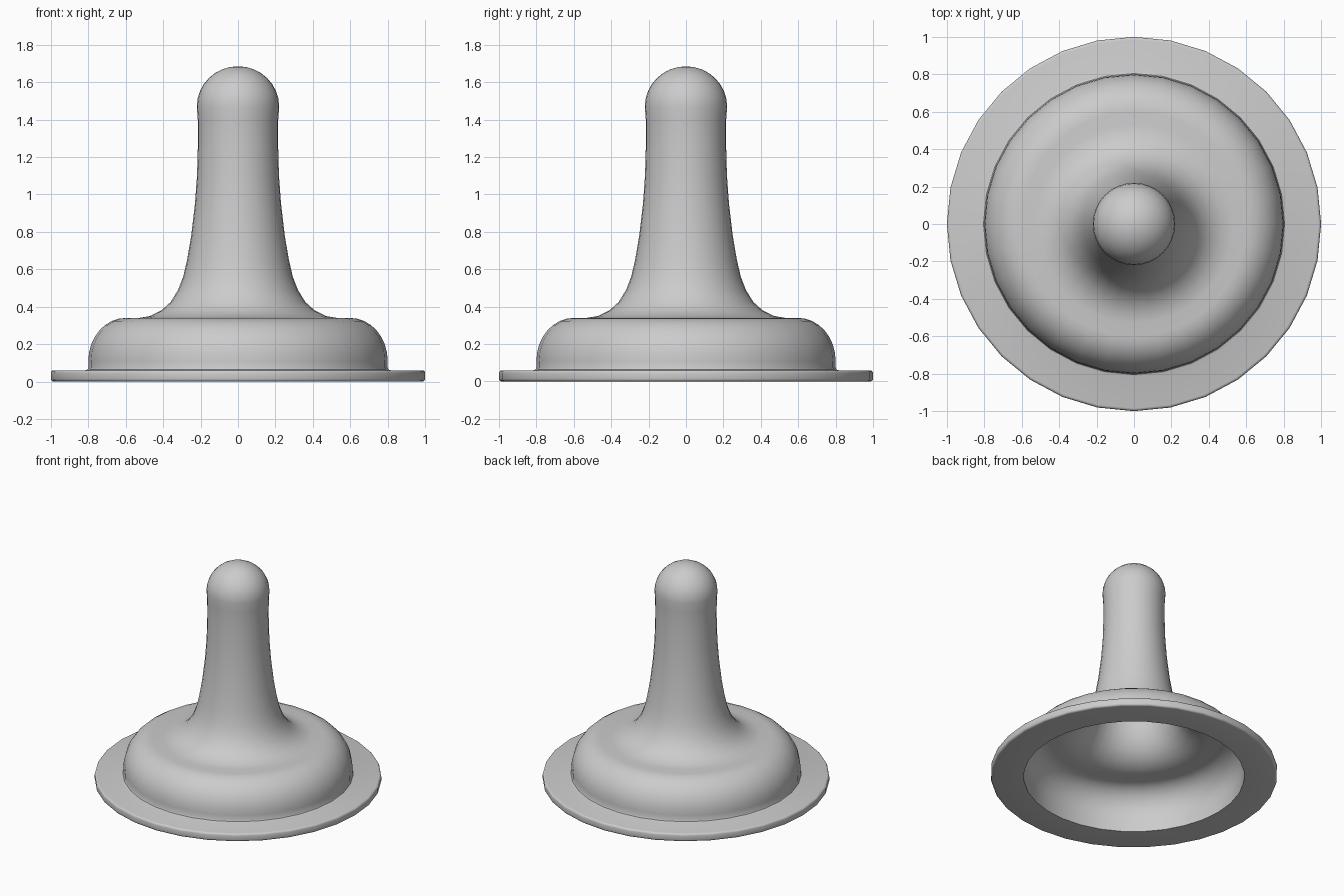
import bpy
import bmesh
from math import cos, sin, pi
from mathutils import Vector, Matrix

SIDES = 32
WALL = 0.03

cube = bpy.data.objects.get("Cube")
if cube:
    bpy.data.objects.remove(cube)

rubber = bpy.data.materials.new("grey_rubber")
rubber.use_nodes = True
grey = (0.6, 0.6, 0.6, 1)
rubber.diffuse_color = grey
rubber.node_tree.nodes["Principled BSDF"].inputs["Base Color"].default_value = grey


def arc(cx, cz, rx, rz, start, end, steps):
    """Elliptical arc in the radius/height plane, angles in degrees."""
    angles = [(start + (end - start) * i / steps) * pi / 180 for i in range(steps + 1)]
    return [Vector((cx + rx * cos(a), cz + rz * sin(a))) for a in angles]


def inset(points, distance):
    """Move a profile inwards along its normals to give the wall thickness."""
    result = []
    for i, p in enumerate(points):
        along = points[min(i + 1, len(points) - 1)] - points[max(i - 1, 0)]
        normal = Vector((along.y, -along.x)).normalized()
        result.append(p + normal * distance)
    return result


def revolve(name, profile):
    bm = bmesh.new()
    verts = [bm.verts.new((p.x, 0, p.y)) for p in profile]
    edges = [bm.edges.new(pair) for pair in zip(verts, verts[1:])]
    bmesh.ops.spin(bm, geom=verts + edges, cent=(0, 0, 0), axis=(0, 0, 1),
                   angle=2 * pi, steps=SIDES, use_merge=True)
    bmesh.ops.remove_doubles(bm, verts=bm.verts, dist=0.0005)
    bmesh.ops.recalc_face_normals(bm, faces=bm.faces)
    mesh = bpy.data.meshes.new(name)
    bm.to_mesh(mesh)
    bm.free()
    obj = bpy.data.objects.new(name, mesh)
    bpy.context.collection.objects.link(obj)
    mesh.materials.append(rubber)
    bpy.ops.object.select_all(action="DESELECT")
    obj.select_set(True)
    bpy.context.view_layer.objects.active = obj
    bpy.ops.object.shade_smooth_by_angle(angle=pi / 5)
    return obj


# Outer skin: rounded tip, flared stem, rounded shoulder
tip = arc(0, 1.47, 0.22, 0.215, 90, 0, 8)
stem = [Vector(p) for p in (
    (0.215, 1.4), (0.214, 1.28), (0.219, 1.1), (0.23, 0.95), (0.25, 0.78),
    (0.272, 0.65), (0.293, 0.56), (0.32, 0.49), (0.36, 0.425), (0.41, 0.38),
    (0.47, 0.35), (0.53, 0.34))]
shoulder = arc(0.6, 0.11, 0.2, 0.23, 90, 0, 8)
skin = tip + stem + shoulder

# Flange with softened edges, then the hollow inside
flange = (arc(0.815, 0.075, 0.015, 0.015, 180, 270, 2)
          + arc(0.985, 0.045, 0.015, 0.015, 90, 0, 3)
          + arc(0.985, 0.015, 0.015, 0.015, 0, -90, 3))
hollow = inset(skin, WALL)
hollow[0].x = 0
mouth = [Vector((hollow[-1].x, 0))]

revolve("hollow_teat", skin + flange + mouth + hollow[::-1])
